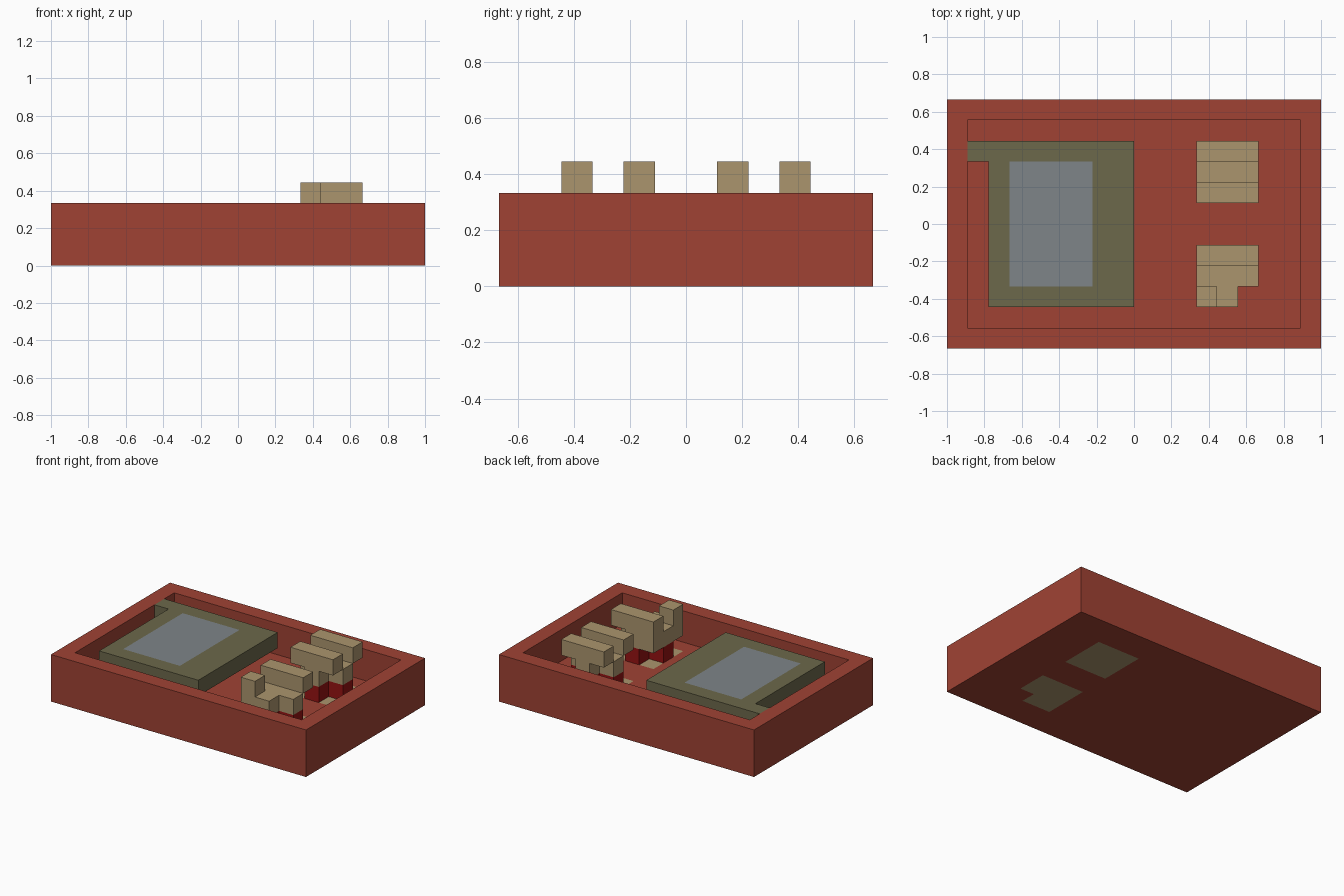
import bpy, bmesh
from mathutils import Vector

if "Cube" in bpy.data.objects:
    bpy.data.objects.remove(bpy.data.objects["Cube"])

U = 1 / 9  # one block; the model is 18 x 12 x 4 blocks


def box(x0, x1, y0, y1, z0, z1):
    return {(x, y, z) for x in range(x0, x1) for y in range(y0, y1) for z in range(z0, z1)}


def plus(x, y, z):
    """Plus-shaped layer inside a 3 x 3 square with its low corner at x, y."""
    return box(x, x + 3, y + 1, y + 2, z, z + 1) | box(x + 1, x + 2, y, y + 3, z, z + 1)


# Screen set in a panel that hangs from the left wall by a tab
screen = box(-6, -2, -3, 3, 2, 3)
panel = (box(-7, 0, -4, 4, 2, 3) | box(-8, -7, 3, 4, 2, 3)) - screen

# Back and front controls: inlaid foot, plus-shaped stem, raised bars
back_foot = box(3, 6, 1, 4, 0, 1)
back_control = plus(3, 1, 2) | box(3, 6, 1, 2, 3, 4) | box(3, 6, 3, 4, 3, 4)
front_foot = box(3, 6, -4, -1, 0, 1) - box(5, 6, -4, -3, 0, 1)
front_control = (plus(3, -4, 2) | box(3, 4, -4, -1, 2, 3)
                 | box(3, 6, -2, -1, 3, 4) | box(3, 4, -4, -3, 3, 4))

# Open tray with a one-block wall and floor
tray = box(-9, 9, -6, 6, 0, 3) - box(-8, 8, -5, 5, 1, 3) - back_foot - front_foot

RED = (0.35, 0.055, 0.034, 1)
DARK_RED = (0.30, 0.006, 0.006, 1)
BEIGE = (0.41, 0.30, 0.155, 1)
OLIVE = (0.15, 0.138, 0.07, 1)
BLUE_GREY = (0.21, 0.235, 0.246, 1)

parts = [
    ("tray", tray, RED),
    ("panel", panel, OLIVE),
    ("screen", screen, BLUE_GREY),
    ("back_foot", back_foot, BEIGE),
    ("back_stem", plus(3, 1, 1), DARK_RED),
    ("back_control", back_control, BEIGE),
    ("front_foot", front_foot, BEIGE),
    ("front_stem", plus(3, -4, 1), DARK_RED),
    ("front_control", front_control, BEIGE),
]
occupied = set().union(*(cells for _, cells, _ in parts))
materials = {}


def build(name, cells, color):
    """Make one object from the exposed sides of its blocks."""
    bm = bmesh.new()
    for cell in sorted(cells):
        for axis in range(3):
            for sign in (-1, 1):
                near = list(cell)
                near[axis] += sign
                if tuple(near) in occupied:
                    continue
                n, a, b = Vector(), Vector(), Vector()
                n[axis] = sign / 2
                a[(axis + 1) % 3] = 0.5
                b[(axis + 2) % 3] = 0.5 * sign
                c = Vector(cell) + Vector((0.5, 0.5, 0.5)) + n
                bm.faces.new([bm.verts.new(p * U) for p in (c - a - b, c + a - b, c + a + b, c - a + b)])
    bmesh.ops.remove_doubles(bm, verts=bm.verts, dist=0.001)
    mesh = bpy.data.meshes.new(name)
    bm.to_mesh(mesh)
    bm.free()
    if color not in materials:
        materials[color] = bpy.data.materials.new(name + "_color")
        materials[color].diffuse_color = color
    mesh.materials.append(materials[color])
    bpy.context.collection.objects.link(bpy.data.objects.new(name, mesh))


for part in parts:
    build(*part)

for m in bpy.data.materials:
    if m.users and not m.is_grease_pencil:
        m.use_nodes = True
        m.node_tree.nodes["Principled BSDF"].inputs["Base Color"].default_value = m.diffuse_color
